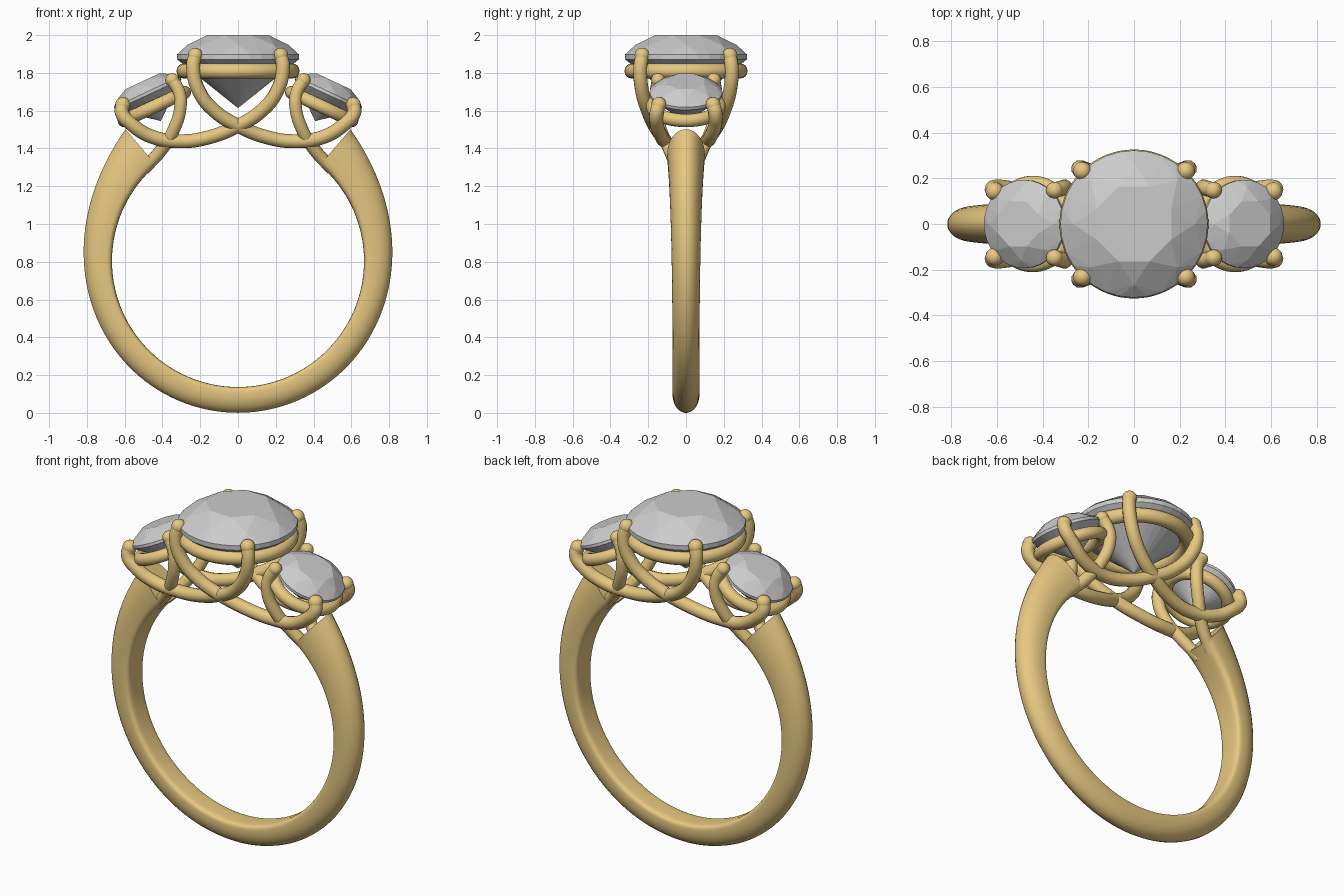
import bpy, bmesh, math
from mathutils import Vector

if "Cube" in bpy.data.objects:
    bpy.data.objects.remove(bpy.data.objects["Cube"])

gold = bpy.data.materials.new("gold")
gold.diffuse_color = (0.8, 0.58, 0.22, 1)
gold.use_nodes = True
gold.node_tree.nodes["Principled BSDF"].inputs["Base Color"].default_value = gold.diffuse_color


def add_mesh(name, bm, smooth=True):
    bmesh.ops.recalc_face_normals(bm, faces=bm.faces)
    me = bpy.data.meshes.new(name)
    bm.to_mesh(me)
    bm.free()
    ob = bpy.data.objects.new(name, me)
    bpy.context.collection.objects.link(ob)
    if smooth:
        me.materials.append(gold)
        select(ob)
        bpy.ops.object.shade_smooth_by_angle(angle=math.radians(40))
    return ob


def select(ob):
    bpy.ops.object.select_all(action='DESELECT')
    ob.select_set(True)
    bpy.context.view_layer.objects.active = ob


# Shank: open D-section band, thicker and wider towards the shoulders
def make_shank():
    bm = bmesh.new()
    steps, sides, inner = 96, 28, 0.667
    rings = []
    for i in range(steps + 1):
        s = 2 * i / steps - 1
        u = abs(s)
        a = math.radians(-90 + 139.5 * s)
        outer = 0.804 + 0.114 * u ** 5
        half = 0.071 + 0.029 * u ** 4
        mid = inner + 0.3 * (outer - inner)
        ring = []
        for k in range(sides):
            t = 2 * math.pi * (k + 0.5) / sides
            c, q = math.cos(t), math.sin(t)
            if q > 0:
                y, r = half * c, mid + (outer - mid) * q
            else:
                y = half * math.copysign(abs(c) ** 0.4, c)
                r = mid - (mid - inner) * abs(q) ** 0.5
            ring.append(bm.verts.new((r * math.cos(a), y, 0.804 + r * math.sin(a))))
        rings.append(ring)
    for r0, r1 in zip(rings, rings[1:]):
        for k in range(sides):
            n = (k + 1) % sides
            bm.faces.new((r0[k], r0[n], r1[n], r1[k]))
    bm.faces.new(rings[0])
    bm.faces.new(rings[-1])
    add_mesh("shank", bm)


# Brilliant-cut stone as the hull of its table, crown, girdle and culet
def make_stone(name, radius, loc, tilt):
    bm = bmesh.new()
    for n, r, z, off in ((8, 0.55, 0.36, 0.5), (8, 0.83, 0.2, 0),
                         (32, 1, 0.045, 0), (32, 1, -0.04, 0), (1, 0, -0.84, 0)):
        for k in range(n):
            t = 2 * math.pi * (k + off) / n
            bm.verts.new((radius * r * math.cos(t), radius * r * math.sin(t), radius * z))
    bmesh.ops.convex_hull(bm, input=bm.verts)
    ob = add_mesh(name, bm, smooth=False)
    ob.location = loc
    ob.rotation_euler = (0, tilt, 0)


# Round seat ring under a stone
def make_seat(name, major, minor, loc, tilt):
    bpy.ops.mesh.primitive_torus_add(major_radius=major, minor_radius=minor, major_segments=64,
                                     minor_segments=16, location=loc, rotation=(0, tilt, 0))
    ob = bpy.context.object
    ob.name = name
    ob.data.materials.append(gold)
    bpy.ops.object.shade_smooth()


# Round wire through points, with ball tips at the listed ends
def make_wire(name, pts, radius, tips):
    cu = bpy.data.curves.new(name, 'CURVE')
    cu.dimensions = '3D'
    cu.bevel_depth = radius
    cu.bevel_resolution = 4
    cu.resolution_u = 8
    cu.use_fill_caps = True
    sp = cu.splines.new('BEZIER')
    sp.bezier_points.add(len(pts) - 1)
    for bp, p in zip(sp.bezier_points, pts):
        bp.co = p
        bp.handle_left_type = bp.handle_right_type = 'AUTO'
    cu.materials.append(gold)
    ob = bpy.data.objects.new(name, cu)
    bpy.context.collection.objects.link(ob)
    select(ob)
    bpy.ops.object.convert(target='MESH')
    bpy.ops.object.shade_smooth_by_angle(angle=math.radians(40))
    for i in tips:
        bpy.ops.mesh.primitive_uv_sphere_add(segments=20, ring_count=12,
                                             radius=radius * 1.08, location=pts[i])
        tip = bpy.context.object
        tip.name = name + "_tip"
        tip.data.materials.append(gold)
        bpy.ops.object.shade_smooth()


make_shank()

# Centre stone and its seat
make_stone("centre_stone", 0.322, (0, 0, 1.884), 0)
make_seat("centre_seat", 0.286, 0.04, (0, 0, 1.81), 0)

# Crossing wires: centre prong to the far side stone's outer prong
cross = [(-0.226, 0.232, 1.893), (-0.238, 0.242, 1.83), (-0.205, 0.232, 1.70),
         (-0.12, 0.20, 1.595), (0, 0.165, 1.52), (0.15, 0.125, 1.46), (0.3, 0.11, 1.438),
         (0.45, 0.128, 1.46), (0.565, 0.155, 1.53), (0.615, 0.155, 1.59), (0.61, 0.143, 1.632)]
# Inner side prongs running down into the shoulders
inner = [(0.348, 0.148, 1.762), (0.312, 0.158, 1.70), (0.305, 0.160, 1.62),
         (0.34, 0.135, 1.50), (0.40, 0.09, 1.40), (0.50, 0.045, 1.29)]

for sx, side in ((1, "right"), (-1, "left")):
    tilt = sx * math.radians(25)
    make_stone(f"{side}_stone", 0.193, (sx * 0.478, 0, 1.692), tilt)
    make_seat(f"{side}_seat", 0.176, 0.035, (sx * 0.443, 0, 1.622), tilt)
    for sy, face in ((1, "back"), (-1, "front")):
        flip = Vector((sx, sy, 1))
        make_wire(f"{face}_{side}_cross_wire", [Vector(p) * flip for p in cross], 0.037, (0, -1))
        make_wire(f"{face}_{side}_inner_prong", [Vector(p) * flip for p in inner], 0.034, (0,))
